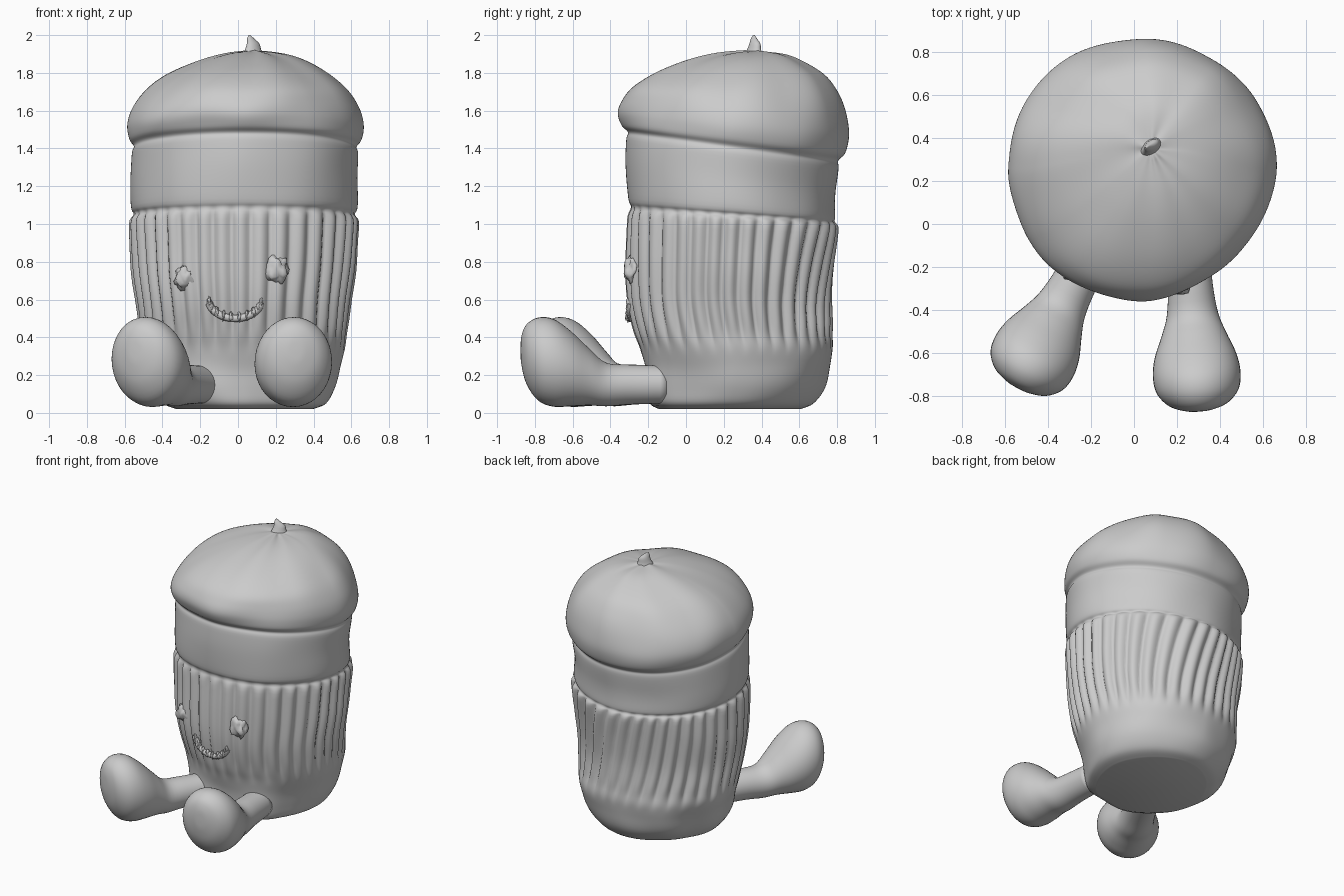
import bpy, bmesh, math
from mathutils import Vector, noise

if "Cube" in bpy.data.objects:
    bpy.data.objects.remove(bpy.data.objects["Cube"])

clay = bpy.data.materials.new("clay grey")
clay.use_nodes = True
GREY = (0.6, 0.6, 0.6, 1)
clay.diffuse_color = GREY
clay.node_tree.nodes["Principled BSDF"].inputs["Base Color"].default_value = GREY


def smoothstep(a, b, v):
    t = min(max((v - a) / (b - a), 0), 1)
    return t * t * (3 - 2 * t)


def spline(stations, steps):
    """Catmull-Rom interpolation through tuples of any length."""
    pts = [Vector(s) for s in stations]
    pts = [pts[0]] + pts + [pts[-1]]
    out = []
    for a, b, c, d in zip(pts, pts[1:], pts[2:], pts[3:]):
        for i in range(steps):
            t = i / steps
            out.append(b + (c - a) * t / 2 + (a * 2 - b * 5 + c * 4 - d) * t * t / 2
                       + (b * 3 - a - c * 3 + d) * t ** 3 / 2)
    return out + [pts[-1]]


def loft(name, rings):
    """Skin closed rings of points and cap both ends."""
    bm = bmesh.new()
    loops = [[bm.verts.new(p) for p in ring] for ring in rings]
    for low, high in zip(loops, loops[1:]):
        for i in range(len(low)):
            bm.faces.new((low[i - 1], low[i], high[i], high[i - 1]))
    bm.faces.new(loops[0])
    bm.faces.new(loops[-1])
    bmesh.ops.recalc_face_normals(bm, faces=bm.faces)
    mesh = bpy.data.meshes.new(name)
    bm.to_mesh(mesh)
    bm.free()
    mesh.materials.append(clay)
    mesh.shade_smooth()
    obj = bpy.data.objects.new(name, mesh)
    bpy.context.collection.objects.link(obj)
    return obj


# Body: height, centre x, centre y, radius x, radius y
BODY = [
    (0.02, 0.04, 0.23, 0.36, 0.37), (0.05, 0.04, 0.24, 0.43, 0.43),
    (0.13, 0.03, 0.26, 0.48, 0.47), (0.24, 0.03, 0.27, 0.51, 0.49),
    (0.34, 0.03, 0.27, 0.54, 0.51), (0.44, 0.03, 0.25, 0.545, 0.52),
    (0.60, 0.03, 0.23, 0.56, 0.53), (0.80, 0.03, 0.235, 0.585, 0.54),
    (1.00, 0.03, 0.245, 0.60, 0.55), (1.05, 0.03, 0.245, 0.585, 0.54),
    (1.09, 0.03, 0.24, 0.60, 0.55), (1.24, 0.03, 0.235, 0.60, 0.555),
    (1.37, 0.035, 0.245, 0.60, 0.56), (1.41, 0.035, 0.25, 0.59, 0.555),
    (1.45, 0.035, 0.255, 0.615, 0.59), (1.53, 0.035, 0.26, 0.625, 0.61),
    (1.62, 0.04, 0.26, 0.60, 0.59), (1.71, 0.05, 0.26, 0.535, 0.54),
    (1.79, 0.06, 0.28, 0.43, 0.45), (1.86, 0.08, 0.31, 0.29, 0.31),
    (1.90, 0.09, 0.34, 0.16, 0.18), (1.915, 0.08, 0.35, 0.03, 0.03),
]
RIBS, SEGMENTS = 36, 288


def body_ring(station):
    z, cx, cy, rx, ry = station
    ribbed = smoothstep(0.3, 0.5, z) * (1 - smoothstep(1.0, 1.07, z))
    sag = smoothstep(0.8, 1.3, z) * (1 - smoothstep(1.4, 1.8, z))
    lumpy = 0.4 + 0.6 * smoothstep(1.38, 1.5, z) + 0.6 * (1 - smoothstep(0.2, 0.45, z))
    ring = []
    for i in range(SEGMENTS):
        a = math.tau * i / SEGMENTS
        back = max(0, math.sin(a)) ** 2
        # Pleats run upright in front and lean at the back
        wave = RIBS * (a - 0.4 * back * (z - 0.7)) + math.sin(3 * a)
        rib = 0.016 * ribbed * (abs(math.cos(wave / 2)) * 2 - 1.2)
        lump = 0.028 * lumpy * noise.noise(
            Vector((math.cos(a) * 1.8, math.sin(a) * 1.8, z * 3.5)))
        k = 1 + (rib + lump) / 0.58
        # The soft cap hangs lower behind
        drop = 0.075 * sag * math.sin(a)
        ring.append((cx + rx * k * math.cos(a), cy + ry * k * math.sin(a),
                     z - drop + 0.4 * lump * smoothstep(1.6, 1.8, z)))
    return ring


loft("pleated_body_and_cap", [body_ring(s) for s in spline(BODY, 5)])

# Legs: distance from hip, height, half width, half height
LEG = [
    (0.0, 0.15, 0.10, 0.10), (0.18, 0.15, 0.105, 0.105), (0.31, 0.15, 0.12, 0.115),
    (0.40, 0.19, 0.15, 0.15), (0.50, 0.235, 0.19, 0.20), (0.59, 0.265, 0.205, 0.232),
    (0.67, 0.285, 0.19, 0.22), (0.73, 0.31, 0.135, 0.16), (0.757, 0.33, 0.06, 0.08),
    (0.762, 0.33, 0.01, 0.01),
]


def leg(name, hip, toe):
    hip, toe = Vector(hip), Vector(toe)
    along = (toe - hip).normalized()
    scale = (toe - hip).length / LEG[-1][0]
    side = Vector((-along.y, along.x))
    rings = []
    for d, z, w, h in spline(LEG, 4):
        ring = []
        for i in range(40):
            a = math.tau * i / 40
            p = hip + along * d * scale + side * w * math.cos(a)
            ring.append((p.x, p.y, z + h * math.sin(a)))
        rings.append(ring)
    loft(name, rings)


leg("left_leg", (0.25, -0.11), (0.305, -0.875))
leg("right_leg", (-0.19, -0.11), (-0.545, -0.765))


def front_y(x, z):
    """Front surface of the pleats at a given spot."""
    t = (x - 0.03) / 0.575
    return 0.235 - (0.53 + 0.05 * (z - 0.6)) * math.sqrt(1 - t * t)


def blob(name, centre, size, seed, rough=0.25):
    bpy.ops.mesh.primitive_ico_sphere_add(subdivisions=3, radius=1, location=centre)
    obj = bpy.context.object
    obj.name = name
    obj.scale = size
    for v in obj.data.vertices:
        v.co *= 1 + rough * noise.noise(v.co * 2 + Vector((seed, 0, 0)))
    obj.data.materials.append(clay)
    obj.data.shade_smooth()


# Knobbly eyes
for name, x, z, tall in (("right_eye", -0.28, 0.715, 0.065), ("left_eye", 0.205, 0.76, 0.075)):
    blob(name, (x, front_y(x, z) - 0.005, z), (0.055, 0.045, tall), x * 20, 0.5)


def tube(name, points, radius):
    curve = bpy.data.curves.new(name, "CURVE")
    curve.dimensions = "3D"
    curve.bevel_depth = radius
    curve.bevel_resolution = 3
    curve.use_fill_caps = True
    line = curve.splines.new("POLY")
    line.points.add(len(points) - 1)
    for p, co in zip(line.points, points):
        p.co = (*co, 1)
    curve.materials.append(clay)
    bpy.context.collection.objects.link(bpy.data.objects.new(name, curve))


# Stitched smile
smile = []
for i in range(19):
    a = math.pi * (1.06 + 0.88 * i / 18)
    x, z = -0.015 + 0.14 * math.cos(a), 0.6 + 0.1 * math.sin(a)
    smile.append((x, front_y(x, z) - 0.005, z))
tube("smile", smile, 0.02)
for i, (x, y, z) in enumerate(smile[::2]):
    blob("smile_stitch", (x, y - 0.008, z + 0.006), (0.011, 0.016, 0.026), i, 0.5)

# Twisted stem on top of the cap
STEM = [(1.88, 0.08, 0.355, 0.075), (1.92, 0.08, 0.36, 0.05), (1.955, 0.08, 0.365, 0.038),
        (1.98, 0.068, 0.36, 0.022), (2.0, 0.06, 0.36, 0.006)]
rings = []
for z, x, y, r in spline(STEM, 3):
    ring = []
    for i in range(16):
        a = math.tau * i / 16
        u, v = r * math.cos(a), 0.6 * r * math.sin(a)
        ring.append((x + 0.8 * u - 0.6 * v, y + 0.6 * u + 0.8 * v, z))
    rings.append(ring)
loft("stem", rings)
